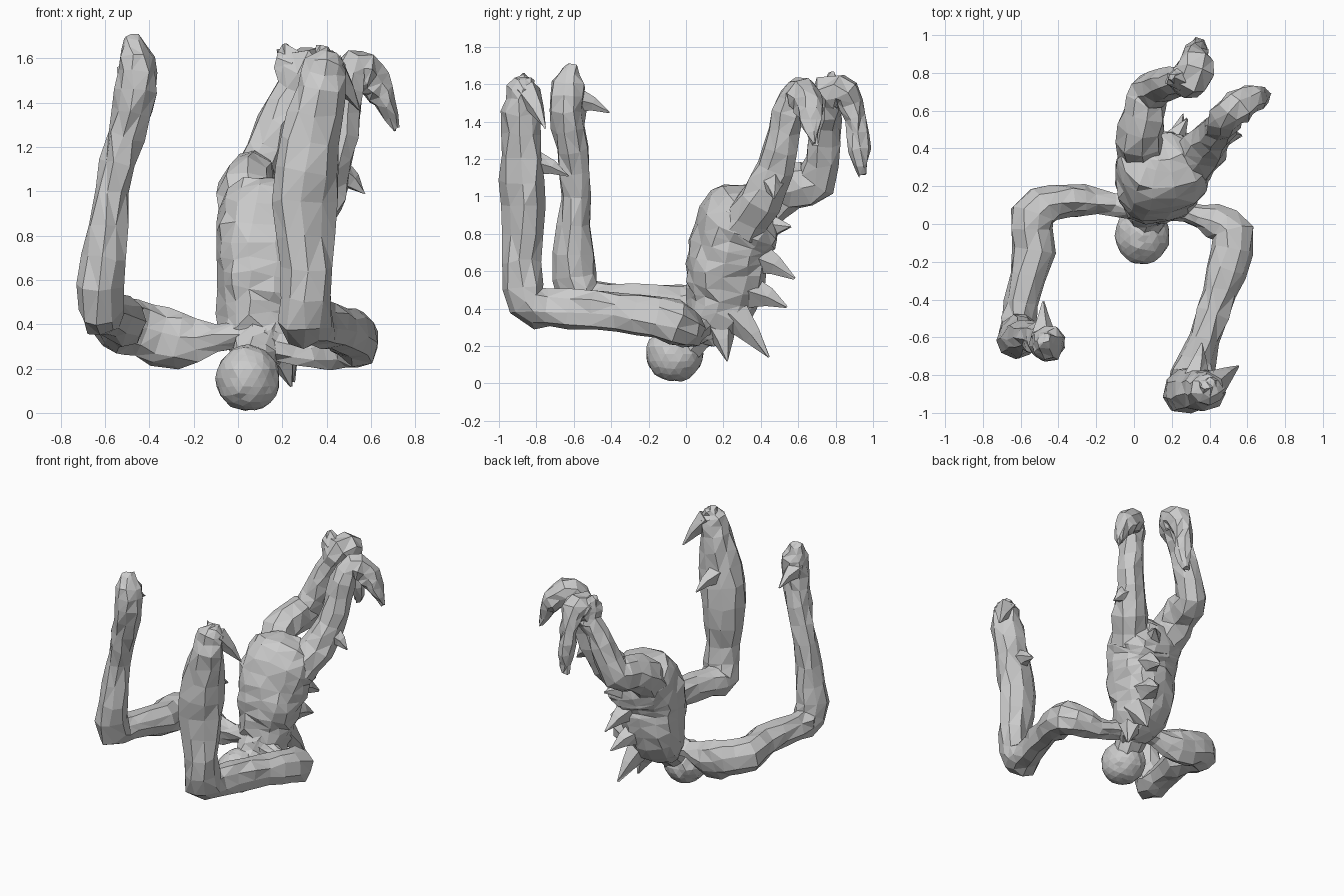
import bpy, bmesh, random
from math import cos, sin, tau
from mathutils import Vector

random.seed(4)


def finish(name, bm):
    bmesh.ops.recalc_face_normals(bm, faces=bm.faces)
    bmesh.ops.triangulate(bm, faces=bm.faces)
    me = bpy.data.meshes.new(name)
    bm.to_mesh(me)
    bm.free()
    ob = bpy.data.objects.new(name, me)
    bpy.context.collection.objects.link(ob)
    return ob


def catmull(a, b, c, d, t):
    return 0.5 * (2 * b + (c - a) * t + (2 * a - 5 * b + 4 * c - d) * t * t
                  + (3 * b - a - 3 * c + d) * t ** 3)


def boxy(v, power):
    return (1 if v >= 0 else -1) * abs(v) ** power


def tube(name, rows, normal, sides=9, steps=2, jitter=0.012, power=1.0):
    """Faceted limb; rows are x, y, z, radius along the normal, radius across it."""
    rows = [rows[0]] + rows + [rows[-1]]
    samples = []
    for i in range(1, len(rows) - 2):
        for s in range(steps):
            samples.append([catmull(*(rows[i + k][j] for k in (-1, 0, 1, 2)), s / steps)
                            for j in range(5)])
    samples.append(rows[-1])
    pts = [Vector(s[:3]) for s in samples]
    n = Vector(normal)
    bm = bmesh.new()
    rings = []
    for i, p in enumerate(pts):
        tan = (pts[min(i + 1, len(pts) - 1)] - pts[max(i - 1, 0)]).normalized()
        n = (n - tan * n.dot(tan)).normalized()
        b = tan.cross(n)
        ra, rb = samples[i][3:]
        ring = []
        for k in range(sides):
            a = tau * k / sides
            off = Vector([random.uniform(-jitter, jitter) for _ in range(3)])
            ring.append(bm.verts.new(p + n * (boxy(cos(a), power) * ra)
                                     + b * (boxy(sin(a), power) * rb) + off))
        rings.append(ring)
    for r0, r1 in zip(rings, rings[1:]):
        for k in range(sides):
            m = (k + 1) % sides
            bm.faces.new((r0[k], r0[m], r1[m], r1[k]))
    bm.faces.new(rings[0])
    bm.faces.new(rings[-1])
    return finish(name, bm)


def spike(name, base, tip, r):
    base, tip = Vector(base), Vector(tip)
    mid = base.lerp(tip, 0.55) + Vector((0, 0, 0.012))
    rows = [[*base, r, r], [*mid, r * 0.55, r * 0.5], [*tip, 0.004, 0.004]]
    return tube(name, rows, (0.3, 0.2, 1), sides=5, steps=1, jitter=0.004)


# torso, hanging upside down from hips to shoulders
tube("torso", [
    [0.08, 0.06, 0.25, 0.05, 0.08], [0.10, 0.13, 0.32, 0.13, 0.16],
    [0.10, 0.19, 0.45, 0.19, 0.185], [0.12, 0.215, 0.60, 0.21, 0.215],
    [0.13, 0.23, 0.72, 0.205, 0.235], [0.145, 0.27, 0.83, 0.22, 0.245],
    [0.16, 0.345, 0.92, 0.20, 0.23], [0.17, 0.41, 0.99, 0.09, 0.12]],
    (0, 1, 0), sides=14, power=0.8)

# head and neck
bm = bmesh.new()
bmesh.ops.create_icosphere(bm, subdivisions=3, radius=1)
for v in bm.verts:
    k = 1 + random.uniform(-0.04, 0.04)
    v.co = Vector((0.045 + v.co.x * 0.145 * k, -0.062 + v.co.y * 0.155 * k,
                   0.157 + v.co.z * 0.148 * k))
finish("head", bm)
tube("neck", [[0.05, -0.03, 0.18, 0.10, 0.10], [0.08, 0.06, 0.27, 0.10, 0.11],
              [0.10, 0.13, 0.36, 0.12, 0.14]], (0, 1, 0))

# arms: out from the shoulder, forward, then raised
tube("left_arm", [
    [0.10, 0.10, 0.36, 0.09, 0.09], [-0.10, 0.10, 0.34, 0.06, 0.06],
    [-0.27, 0.12, 0.32, 0.13, 0.085], [-0.43, 0.11, 0.37, 0.13, 0.10],
    [-0.54, 0.05, 0.40, 0.13, 0.12], [-0.53, -0.14, 0.42, 0.11, 0.11],
    [-0.60, -0.42, 0.45, 0.09, 0.085], [-0.62, -0.57, 0.47, 0.12, 0.10],
    [-0.605, -0.60, 0.70, 0.105, 0.10], [-0.57, -0.59, 1.00, 0.08, 0.08],
    [-0.51, -0.61, 1.25, 0.085, 0.085], [-0.46, -0.635, 1.46, 0.095, 0.095],
    [-0.46, -0.63, 1.60, 0.085, 0.08], [-0.485, -0.61, 1.69, 0.04, 0.03]],
    (0, 0, 1))
tube("right_arm", [
    [0.12, 0.09, 0.34, 0.09, 0.09], [0.27, 0.06, 0.28, 0.06, 0.06],
    [0.42, 0.02, 0.29, 0.10, 0.09], [0.53, -0.06, 0.33, 0.12, 0.11],
    [0.49, -0.25, 0.37, 0.11, 0.10], [0.42, -0.48, 0.39, 0.11, 0.09],
    [0.33, -0.72, 0.41, 0.11, 0.10], [0.30, -0.85, 0.43, 0.11, 0.13],
    [0.31, -0.88, 0.65, 0.10, 0.125], [0.295, -0.87, 0.95, 0.115, 0.16],
    [0.33, -0.88, 1.22, 0.11, 0.145], [0.37, -0.88, 1.45, 0.105, 0.11],
    [0.39, -0.87, 1.58, 0.08, 0.085], [0.40, -0.85, 1.64, 0.03, 0.04]],
    (0, 0, 1))

# legs: hips to bent ankles with hanging feet
tube("left_leg", [
    [0.06, 0.34, 0.85, 0.13, 0.12], [0.03, 0.45, 0.99, 0.14, 0.125],
    [0.05, 0.58, 1.06, 0.13, 0.11], [0.09, 0.71, 1.09, 0.11, 0.10],
    [0.17, 0.74, 1.30, 0.085, 0.085], [0.25, 0.76, 1.45, 0.08, 0.09],
    [0.31, 0.78, 1.55, 0.11, 0.11], [0.33, 0.86, 1.54, 0.08, 0.10],
    [0.33, 0.905, 1.42, 0.05, 0.06], [0.34, 0.925, 1.25, 0.06, 0.06],
    [0.33, 0.95, 1.11, 0.02, 0.02]], (0, -0.5, 1), sides=8)
tube("right_leg", [
    [0.28, 0.30, 0.84, 0.14, 0.13], [0.37, 0.40, 0.98, 0.12, 0.12],
    [0.43, 0.48, 1.15, 0.10, 0.10], [0.47, 0.52, 1.35, 0.09, 0.09],
    [0.49, 0.57, 1.52, 0.09, 0.085], [0.55, 0.62, 1.54, 0.09, 0.09],
    [0.62, 0.66, 1.48, 0.08, 0.08], [0.67, 0.67, 1.40, 0.05, 0.06],
    [0.71, 0.69, 1.28, 0.01, 0.01]], (0, -0.5, 1), sides=8)
tube("left_heel", [[0.26, 0.77, 1.46, 0.08, 0.09], [0.24, 0.77, 1.57, 0.07, 0.08],
                   [0.20, 0.78, 1.65, 0.02, 0.03]], (0, 1, 0), sides=6)

# spikes down the back, then on limbs
for i, (base, tip) in enumerate([
        ((0.20, 0.36, 0.68), (0.26, 0.58, 0.56)),
        ((0.17, 0.38, 0.82), (0.28, 0.56, 0.84)),
        ((0.18, 0.34, 0.49), (0.24, 0.54, 0.41)),
        ((0.18, 0.26, 0.37), (0.25, 0.44, 0.14)),
        ((0.17, 0.18, 0.32), (0.24, 0.22, 0.12))]):
    spike(f"back_spike_{i + 1}", base, tip, 0.10)
for i, (base, tip) in enumerate([
        ((-0.48, -0.60, 1.52), (-0.48, -0.41, 1.45)),
        ((0.42, -0.85, 1.56), (0.55, -0.75, 1.36)),
        ((0.33, -0.81, 1.18), (0.36, -0.63, 1.11)),
        ((0.45, 0.46, 1.08), (0.57, 0.47, 0.99))]):
    spike(f"limb_spike_{i + 1}", base, tip, 0.075)
